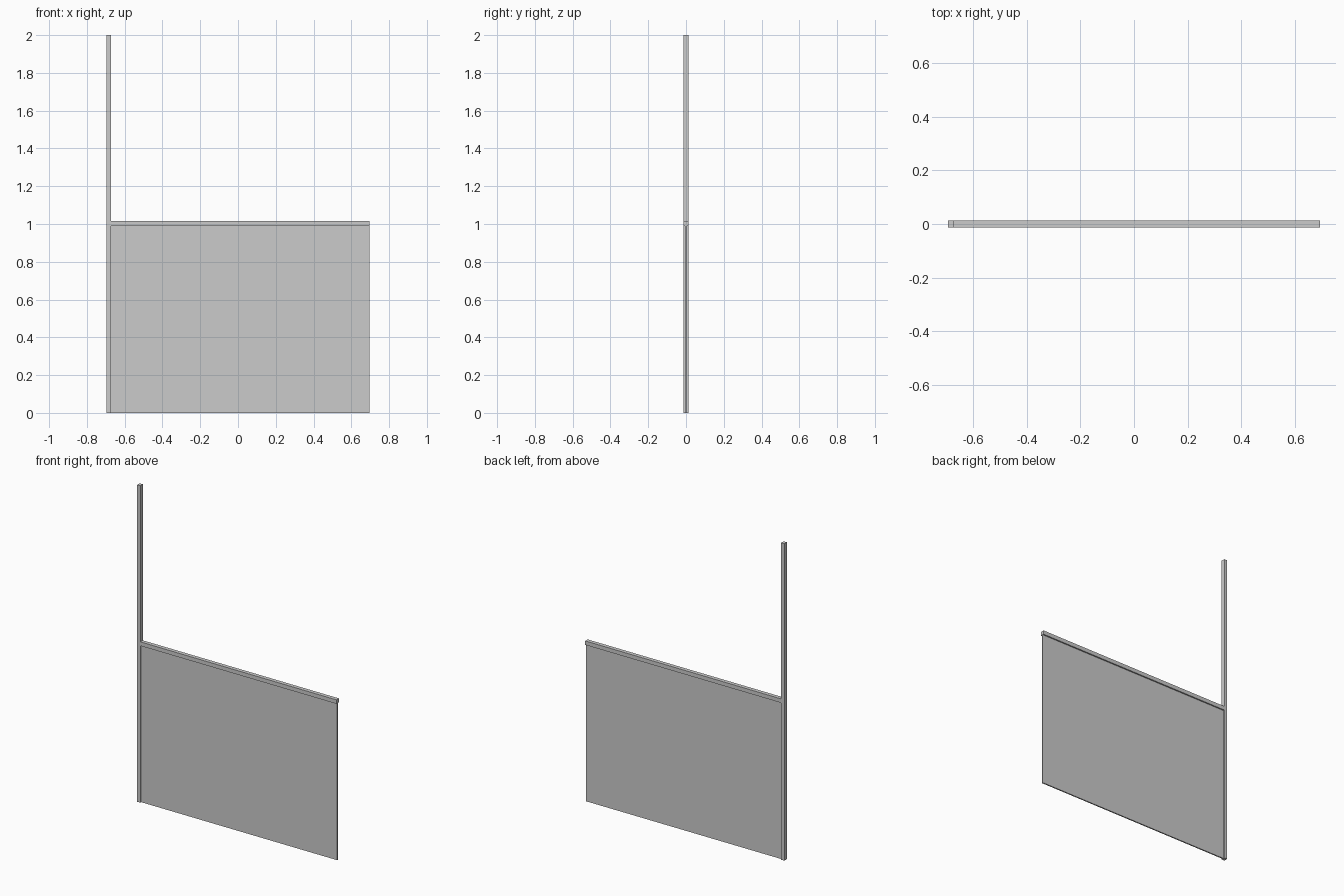
import bpy

if "Cube" in bpy.data.objects:
    bpy.data.objects.remove(bpy.data.objects["Cube"])

def box(name, x, y, z):
    """Axis-aligned box from (min, max) ranges."""
    r = (x, y, z)
    bpy.ops.mesh.primitive_cube_add(size=1, location=[(a + b) / 2 for a, b in r])
    ob = bpy.context.object
    ob.name = name
    ob.scale = [b - a for a, b in r]
    bpy.ops.object.transform_apply(location=False, rotation=False, scale=True)
    return ob

W = 0.695    # half width
T = 0.0125   # half thickness of post and rail
P = 0.004    # half thickness of panel
inner = -W + 2 * T - 0.003

# Tall post at the left end
box("post", (-W, inner), (-T, T), (0, 2))
# Horizontal top rail
box("top_rail", (inner, W), (-T, T), (0.99, 1.015))
# Thin infill panel
box("panel", (inner, W), (-P, P), (0, 0.99))
